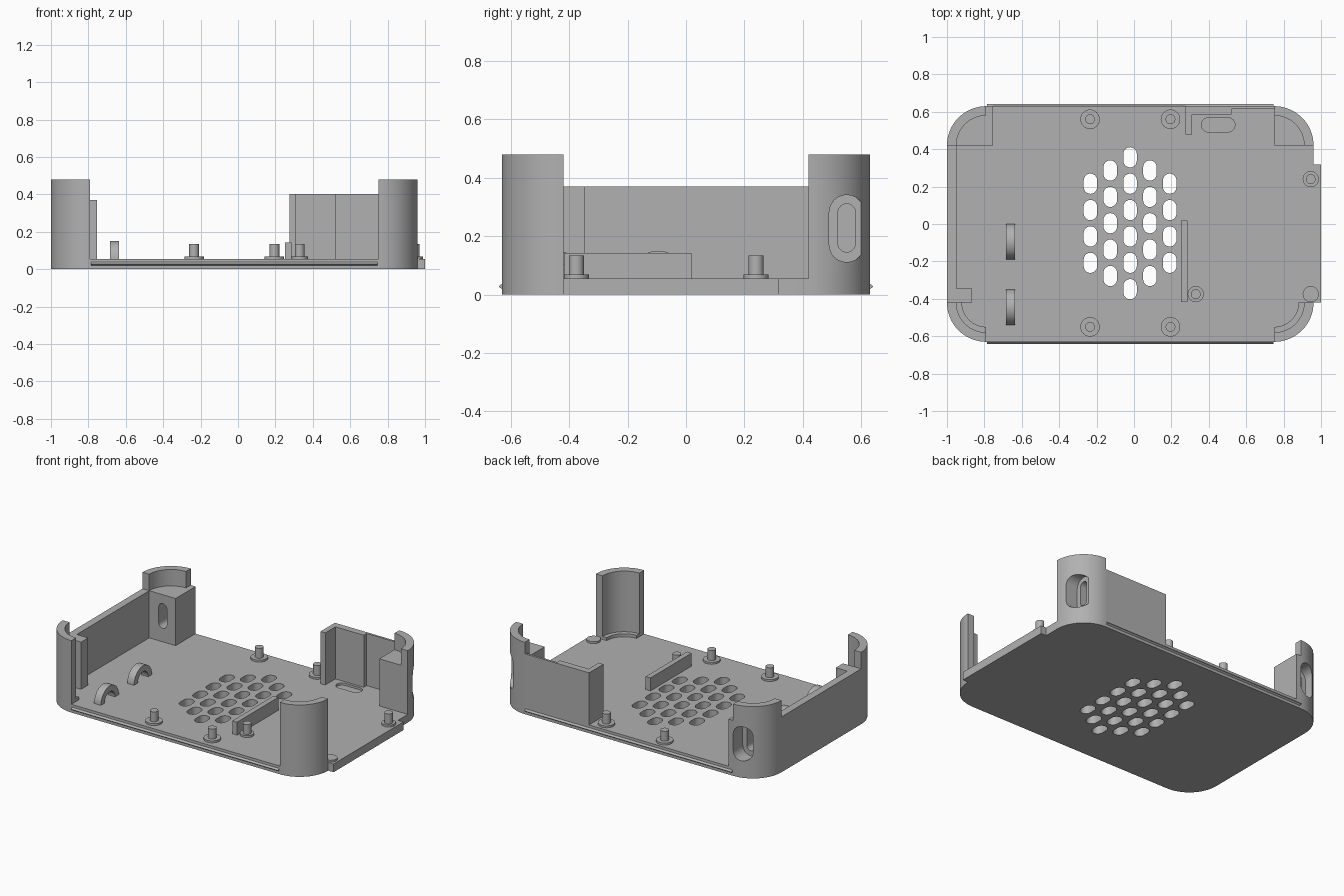
import bpy, bmesh, math

if "Cube" in bpy.data.objects:
    bpy.data.objects.remove(bpy.data.objects["Cube"])

grey = bpy.data.materials.new("plain grey")
grey.diffuse_color = (0.44, 0.44, 0.44, 1)
grey.use_nodes = True
grey.node_tree.nodes["Principled BSDF"].inputs["Base Color"].default_value = grey.diffuse_color

FLOOR = 0.055   # top of base plate
LOW = 0.37      # height of side wall and corner blocks
HIGH = 0.48     # height of corner posts
R = 0.21        # corner radius
XL, XR, YC = -0.79, 0.75, 0.42   # corner centres


def prism(name, profiles, lo, hi, axis="z"):
    """Extrude closed 2D profiles along an axis."""
    place = {"x": lambda u, v, w: (w, u, v),
             "y": lambda u, v, w: (u, w, v),
             "z": lambda u, v, w: (u, v, w)}[axis]
    bm = bmesh.new()
    for pts in profiles:
        a = [bm.verts.new(place(u, v, lo)) for u, v in pts]
        b = [bm.verts.new(place(u, v, hi)) for u, v in pts]
        bm.faces.new(a)
        bm.faces.new(b[::-1])
        n = len(pts)
        for i in range(n):
            bm.faces.new((a[i], b[i], b[(i + 1) % n], a[(i + 1) % n]))
    bmesh.ops.recalc_face_normals(bm, faces=bm.faces)
    me = bpy.data.meshes.new(name)
    bm.to_mesh(me)
    bm.free()
    me.materials.append(grey)
    ob = bpy.data.objects.new(name, me)
    bpy.context.collection.objects.link(ob)
    return ob


def arc(cx, cy, r, a0, a1, n=16):
    return [(cx + r * math.cos(math.radians(a0 + (a1 - a0) * i / n)),
             cy + r * math.sin(math.radians(a0 + (a1 - a0) * i / n)))
            for i in range(n + 1)]


def rect(x0, x1, y0, y1):
    return [(x0, y0), (x1, y0), (x1, y1), (x0, y1)]


def capsule(cx, cy, w, h):
    """Upright rounded slot."""
    r, d = w / 2, (h - w) / 2
    return arc(cx, cy + d, r, 0, 180, 12) + arc(cx, cy - d, r, 180, 360, 12)


def ring(cx, cy, r_out, r_in, a0, a1, n=16):
    return arc(cx, cy, r_out, a0, a1, n) + arc(cx, cy, r_in, a1, a0, n)


def circle(cx, cy, r):
    return arc(cx, cy, r, 0, 360, 32)[:-1]


def cut(target, cutter):
    mod = target.modifiers.new("cut", "BOOLEAN")
    mod.operation, mod.solver, mod.object = "DIFFERENCE", "EXACT", cutter
    bpy.context.view_layer.objects.active = target
    bpy.ops.object.modifier_apply(modifier=mod.name)
    bpy.data.objects.remove(cutter)


# Base plate with rounded corners, vent holes and a shallow floor pocket
outline = (arc(XR, YC, R, 0, 90) + arc(XL, YC, R, 90, 180)
           + arc(XL, -YC, R, 180, 270) + arc(XR, -YC, R, 270, 360))
plate = prism("base_plate", [outline], 0, FLOOR)
vents = []
for col in range(-2, 3):
    count = 6 - abs(col)
    for row in range(count):
        y = 0.004 + 0.141 * (row - (count - 1) / 2)
        vents.append(capsule(-0.021 + 0.106 * col, y, 0.072, 0.108))
cut(plate, prism("vent_cutter", vents, -0.1, 0.2))
pocket = [(0.45 + v - 0.53, 0.53 + u - 0.45) for u, v in capsule(0.45, 0.53, 0.076, 0.18)]
cut(plate, prism("pocket_cutter", [pocket], 0.04, 0.1))
prism("side_lip", [rect(0.955, 1.0, -0.42, 0.317)], 0, FLOOR)

# Snap ridges along the long edges
for name, s in (("front_ridge", -1), ("back_ridge", 1)):
    prism(name, [[(s * 0.625, 0.015), (s * 0.641, 0.027), (s * 0.625, 0.042)]],
          -0.785, 0.745, "x")

# Front corner posts with a low inner ledge
for side, cx, a in (("left", XL, 180), ("right", XR, 270)):
    prism(f"front_{side}_post", [ring(cx, -YC, R, 0.16, a, a + 90)], FLOOR, HIGH)
    prism(f"front_{side}_ledge", [ring(cx, -YC, 0.16, 0.13, a, a + 90)],
          FLOOR, FLOOR + 0.02)

# Back corner blocks, each with a stepped slot, topped by a curved wall
left_block = prism("back_left_block",
                   [arc(XL, YC, R, 90, 180) + [(-0.755, YC), (-0.755, YC + R)]],
                   FLOOR, LOW)
cut(left_block, prism("recess_cutter", [capsule(-0.85, 0.226, 0.12, 0.23)], 0.53, 0.8, "y"))
cut(left_block, prism("slot_cutter", [capsule(-0.85, 0.228, 0.06, 0.165)], 0.3, 0.8, "y"))
right_block = prism("back_right_block", [arc(XR, YC, R, 0, 90) + [(XR, YC)]], FLOOR, LOW)
cut(right_block, prism("recess_cutter", [capsule(0.55, 0.226, 0.12, 0.23)], 0.86, 1.1, "x"))
cut(right_block, prism("slot_cutter", [capsule(0.55, 0.228, 0.06, 0.165)], 0.6, 1.1, "x"))
for side, cx, a in (("left", XL, 90), ("right", XR, 0)):
    prism(f"back_{side}_post", [ring(cx, YC, R, 0.16, a, a + 90)], LOW, HIGH)

# Left wall with its stiffening tab
prism("left_wall", [rect(-1.0, -0.95, -YC, YC)], FLOOR, LOW)
prism("left_wall_tab", [rect(-0.95, -0.865, -YC, -0.345)], FLOOR, LOW)

# Stepped back wall with an end rib
prism("back_wall", [[(0.275, 0.63), (0.275, 0.478), (0.31, 0.478), (0.31, 0.585),
                     (0.52, 0.585), (0.52, 0.615), (0.75, 0.615), (0.75, 0.63)]],
      FLOOR, 0.403)

# Floor rib
prism("floor_rib", [rect(0.25, 0.285, -0.417, 0.018)], FLOOR, 0.142)

# Cable arches
for i, y in enumerate((-0.095, -0.445)):
    prism(f"cable_arch_{i + 1}", [ring(y, FLOOR, 0.095, 0.055, 0, 180, 24)],
          -0.685, -0.635, "x")

# Mounting pegs on round feet
pegs = [(-0.235, 0.56, 0.052), (0.195, 0.56, 0.052), (-0.235, -0.55, 0.052),
        (0.195, -0.55, 0.052), (0.33, -0.375, 0.043), (0.945, 0.24, 0.043)]
for i, (x, y, r) in enumerate(pegs):
    prism(f"peg_foot_{i + 1}", [circle(x, y, r)], FLOOR, 0.068)
    prism(f"peg_{i + 1}", [circle(x, y, 0.026)], 0.068, 0.134)
prism("flat_foot", [circle(0.945, -0.375, 0.043)], FLOOR, 0.068)

# Smooth the round sides, keep edges sharp
bpy.ops.object.select_all(action="SELECT")
bpy.context.view_layer.objects.active = plate
bpy.ops.object.shade_smooth_by_angle(angle=math.radians(30))
